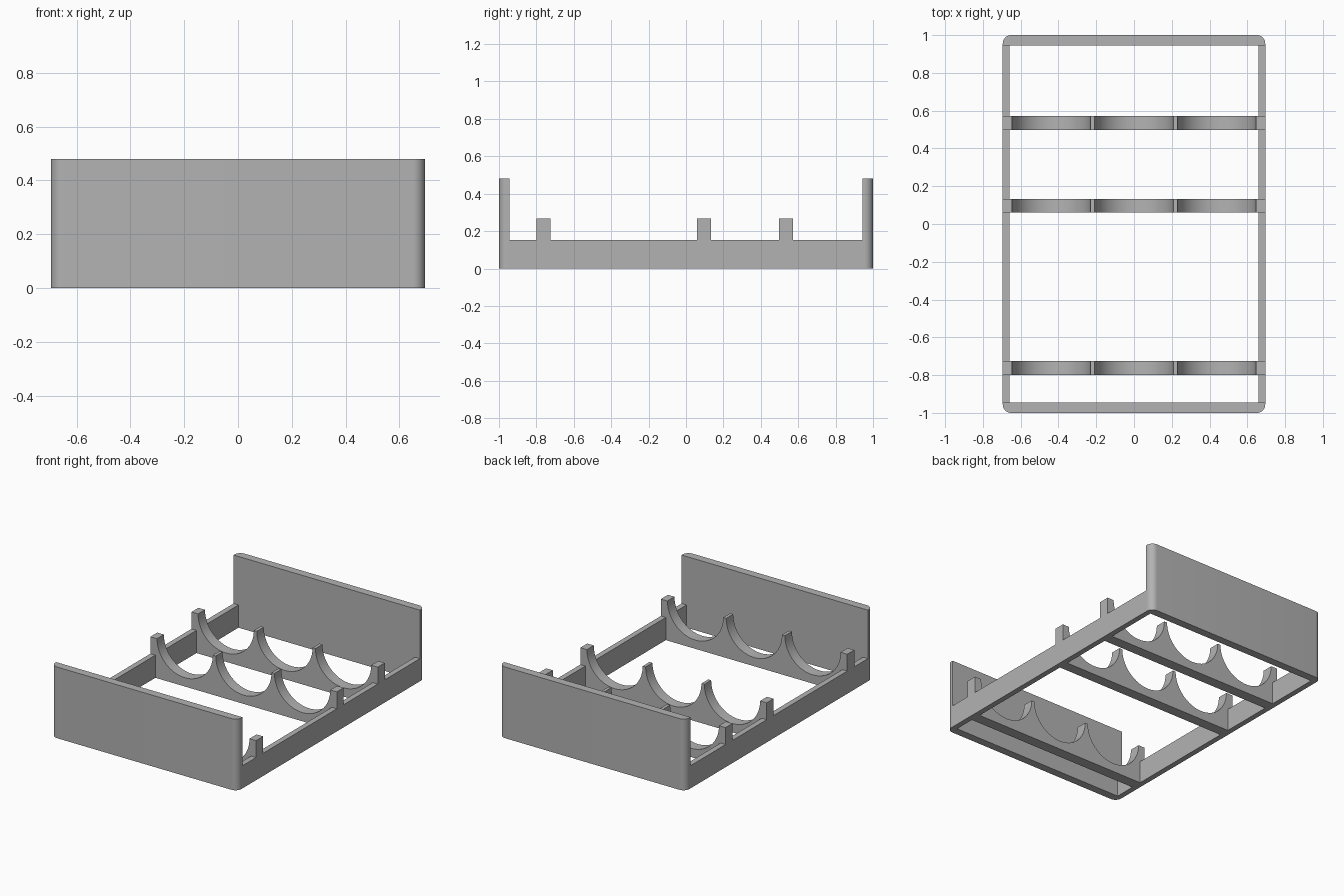
import bpy, bmesh
from math import sin, cos, pi, radians
from mathutils import Vector

cube = bpy.data.objects.get("Cube")
if cube:
    bpy.data.objects.remove(cube, do_unlink=True)

# Overall sizes
HALF_W, HALF_L = 0.695, 1.0
RAIL_T, RAIL_H = 0.037, 0.153
PANEL_T, PANEL_H = 0.055, 0.48
CRADLE_H, CUP_R, CUP_STEP = 0.267, 0.208, 0.438
CORNER_R = 0.045

grey = bpy.data.materials.new("plain_grey")
grey.use_nodes = True
colour = (0.45, 0.45, 0.45, 1)
grey.diffuse_color = colour
grey.node_tree.nodes["Principled BSDF"].inputs["Base Color"].default_value = colour


def prism(name, outline, offset):
    """Extrude a closed 3D outline along the offset vector."""
    bm = bmesh.new()
    face = bm.faces.new([bm.verts.new(p) for p in outline])
    side = bmesh.ops.extrude_face_region(bm, geom=[face], use_keep_orig=True)
    moved = [v for v in side["geom"] if isinstance(v, bmesh.types.BMVert)]
    bmesh.ops.translate(bm, verts=moved, vec=Vector(offset))
    bmesh.ops.recalc_face_normals(bm, faces=bm.faces)
    mesh = bpy.data.meshes.new(name)
    bm.to_mesh(mesh)
    bm.free()
    mesh.materials.append(grey)
    obj = bpy.data.objects.new(name, mesh)
    bpy.context.collection.objects.link(obj)
    bpy.ops.object.select_all(action='DESELECT')
    obj.select_set(True)
    bpy.context.view_layer.objects.active = obj
    bpy.ops.object.shade_smooth_by_angle(angle=radians(30))
    return obj


def arc(cx, cy, r, start, end, steps):
    angles = [start + (end - start) * i / steps for i in range(steps + 1)]
    return [(cx + r * cos(a), cy + r * sin(a)) for a in angles]


# Tall end panels with rounded outer corners
for name, s in (("front_panel", -1), ("back_panel", 1)):
    inner, cy = HALF_L - PANEL_T, HALF_L - CORNER_R
    cx = HALF_W - CORNER_R
    pts = [(-HALF_W, inner), (HALF_W, inner)]
    pts += arc(cx, cy, CORNER_R, 0, pi / 2, 10)
    pts += arc(-cx, cy, CORNER_R, pi / 2, pi, 10)
    prism(name, [(x, s * y, 0) for x, y in pts], (0, 0, PANEL_H))

# Low side rails
for name, s in (("left_rail", 1), ("right_rail", -1)):
    inner, end = HALF_W - RAIL_T, HALF_L - PANEL_T
    pts = [(inner, -end), (HALF_W, -end), (HALF_W, end), (inner, end)]
    prism(name, [(s * x, y, 0) for x, y in pts], (0, 0, RAIL_H))

# Cradles with three half-round cups, their end posts resting on the rails
inner = HALF_W - RAIL_T
profile = [(inner, 0), (inner, RAIL_H), (HALF_W, RAIL_H), (HALF_W, CRADLE_H)]
for i in (1, 0, -1):
    profile += arc(i * CUP_STEP, CRADLE_H, CUP_R, 0, -pi, 40)
profile += [(-x, z) for x, z in reversed(profile[:4])]
for name, y0, y1 in (("front_cradle", -0.80, -0.725),
                     ("middle_cradle", 0.06, 0.133),
                     ("back_cradle", 0.497, 0.571)):
    prism(name, [(x, y0, z) for x, z in profile], (0, y1 - y0, 0))
